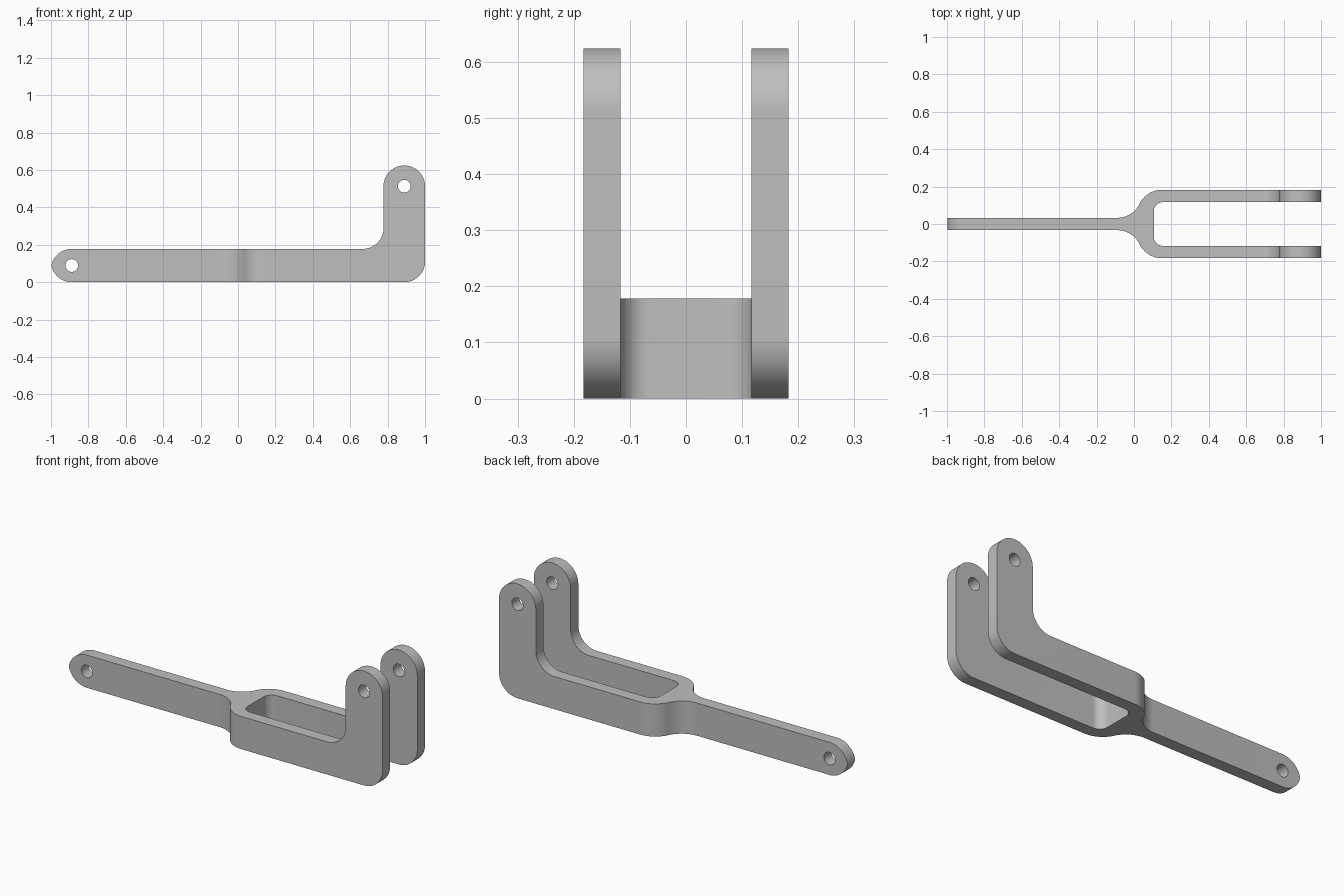
import bpy, bmesh
from math import sin, cos, radians, sqrt, asin, degrees

if "Cube" in bpy.data.objects:
    bpy.data.objects.remove(bpy.data.objects["Cube"])

grey = bpy.data.materials.new("plain grey")
grey.use_nodes = True
colour = (0.52, 0.52, 0.52, 1)
grey.diffuse_color = colour
grey.node_tree.nodes["Principled BSDF"].inputs["Base Color"].default_value = colour


def arc(cx, cy, r, start, end, steps=18):
    """Points along a circular arc, angles in degrees."""
    angles = [radians(start + (end - start) * i / steps) for i in range(steps + 1)]
    return [(cx + r * cos(a), cy + r * sin(a)) for a in angles]


def prism(name, outline, place, depth):
    """Extrude an outline along a depth vector."""
    bm = bmesh.new()
    face = bm.faces.new([bm.verts.new(place(u, v)) for u, v in outline])
    extruded = bmesh.ops.extrude_face_region(bm, geom=[face])["geom"]
    moved = [g for g in extruded if isinstance(g, bmesh.types.BMVert)]
    bmesh.ops.translate(bm, verts=moved, vec=depth)
    bmesh.ops.recalc_face_normals(bm, faces=bm.faces)
    mesh = bpy.data.meshes.new(name)
    bm.to_mesh(mesh)
    bm.free()
    mesh.materials.append(grey)
    ob = bpy.data.objects.new(name, mesh)
    bpy.context.collection.objects.link(ob)
    return ob


def combine(ob, cutter, operation):
    """Apply a boolean and discard its cutter."""
    cutter.hide_render = True
    mod = ob.modifiers.new("shape", "BOOLEAN")
    mod.object, mod.operation, mod.solver = cutter, operation, "EXACT"
    bpy.context.view_layer.objects.active = ob
    bpy.ops.object.modifier_apply(modifier=mod.name)
    bpy.data.objects.remove(cutter)


# Main dimensions
R = 0.111
BAR = 0.178
PIN_X, PIN_Z = 0.889, 0.513
HOLE = 0.034

# Side profile: bar with a rounded tip and an upright at the other end
tip = degrees(asin((R - BAR / 2) / R))
side = (arc(-PIN_X, R, R, 180 + tip, 270)
        + arc(PIN_X, R, R, 270, 360)
        + arc(PIN_X, PIN_Z, R, 0, 180, 36)
        + arc(PIN_X - 2 * R, BAR + R, R, 360, 270)
        + arc(-PIN_X, BAR - R, R, 90, 180 - tip)[:-1])

# Plan profile: thin stem sweeping out into a two-armed fork
STEM, OUTER, INNER, SWEEP, MID = 0.033, 0.183, 0.117, 0.133, 0.03
dy = STEM + 2 * SWEEP - OUTER
dx = sqrt(4 * SWEEP ** 2 - dy ** 2)
turn = degrees(asin(dx / (2 * SWEEP)))
half = ([(-1.1, STEM)]
        + arc(MID - dx / 2, STEM + SWEEP, SWEEP, 270, 270 + turn)
        + arc(MID + dx / 2, OUTER - SWEEP, SWEEP, 90 + turn, 90)[1:]
        + [(1.1, OUTER), (1.1, INNER)]
        + arc(0.106 + 0.05, INNER - 0.05, 0.05, 90, 180, 12))
plan = half + [(x, -y) for x, y in reversed(half)]

# Forked lever from the two profiles
lever = prism("forked_lever", side, lambda u, v: (u, -0.3, v), (0, 0.6, 0))
plan_block = prism("plan_cutter", plan, lambda u, v: (u, v, -0.1), (0, 0, 0.9))
combine(lever, plan_block, "INTERSECT")

# Pin holes through the stem tip and both uprights
for x, z in ((-PIN_X, BAR / 2), (PIN_X, PIN_Z)):
    circle = arc(x, z, HOLE, 0, 360, 32)[:-1]
    pin = prism("pin_cutter", circle, lambda u, v: (u, -0.4, v), (0, 0.8, 0))
    combine(lever, pin, "DIFFERENCE")

# Smooth curves with crisp borders
bpy.ops.object.select_all(action="DESELECT")
lever.select_set(True)
bpy.context.view_layer.objects.active = lever
bpy.ops.object.shade_smooth_by_angle(angle=radians(20))
